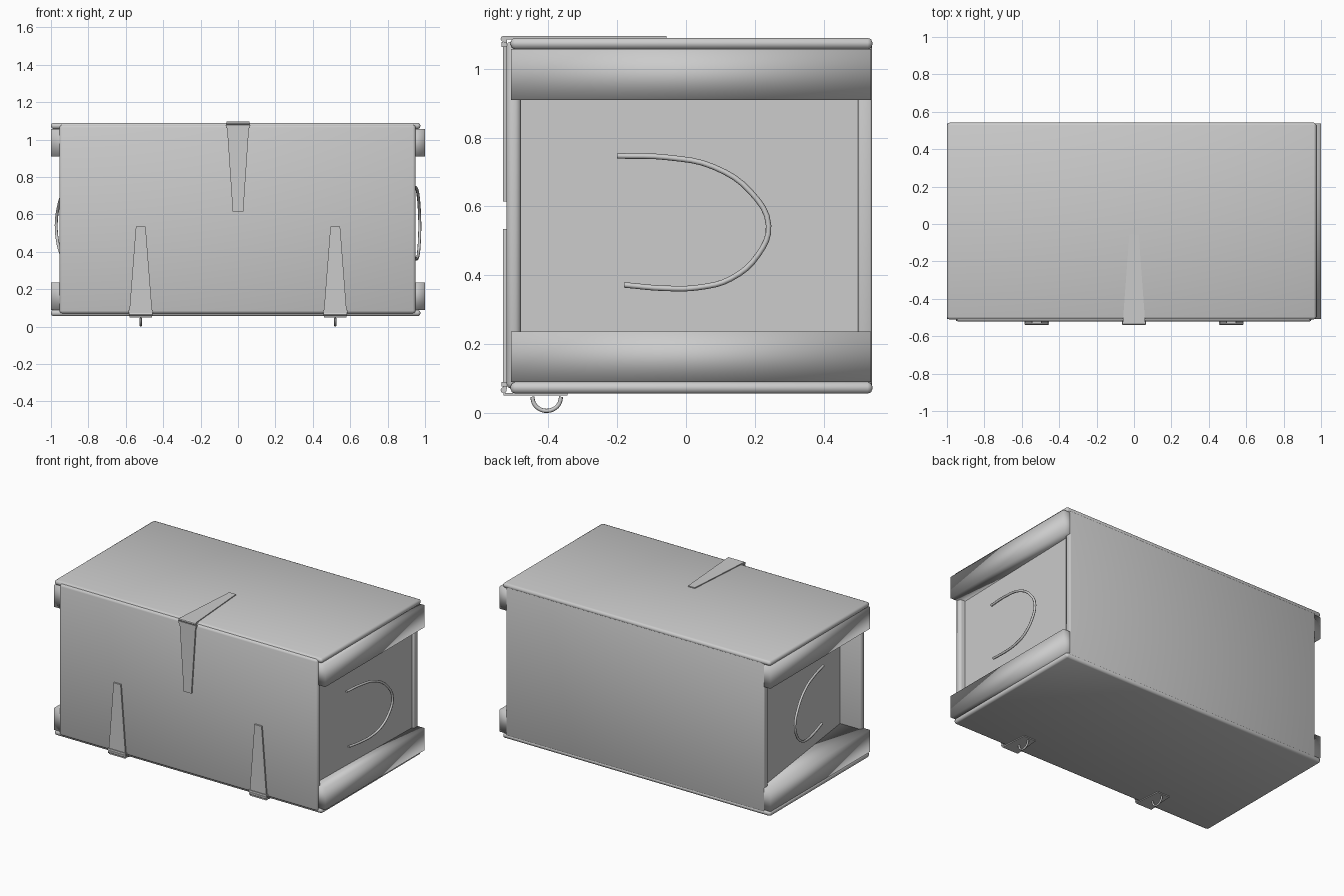
import bpy, bmesh, math
from mathutils import Vector

cube = bpy.data.objects.get("Cube")
if cube:
    bpy.data.objects.remove(cube, do_unlink=True)

grey = bpy.data.materials.new("plain grey")
grey.use_nodes = True
grey.diffuse_color = (0.6, 0.6, 0.6, 1)
grey.node_tree.nodes["Principled BSDF"].inputs["Base Color"].default_value = (0.6, 0.6, 0.6, 1)


def add_object(name, data):
    obj = bpy.data.objects.new(name, data)
    bpy.context.scene.collection.objects.link(obj)
    data.materials.append(grey)
    return obj


def prism(name, outline, axis, lo, hi, smooth=False, bevel=0):
    """Extrude a 2D outline along an axis; the outline uses the other two axes in order."""
    bm = bmesh.new()
    rings = []
    for level in (lo, hi):
        ring = []
        for p in outline:
            co = list(p)
            co.insert(axis, level)
            ring.append(bm.verts.new(co))
        rings.append(ring)
    bm.faces.new(rings[0])
    bm.faces.new(rings[1])
    for i in range(len(outline)):
        j = (i + 1) % len(outline)
        bm.faces.new((rings[0][i], rings[0][j], rings[1][j], rings[1][i]))
    bmesh.ops.recalc_face_normals(bm, faces=bm.faces)
    for face in bm.faces:
        face.smooth = smooth
    mesh = bpy.data.meshes.new(name)
    bm.to_mesh(mesh)
    bm.free()
    obj = add_object(name, mesh)
    if bevel:
        mod = obj.modifiers.new("rounded edges", 'BEVEL')
        mod.width, mod.segments = bevel, 2
    return obj


def box(name, x, y, z, bevel=0, smooth=True):
    outline = [(x[0], y[0]), (x[1], y[0]), (x[1], y[1]), (x[0], y[1])]
    return prism(name, outline, 2, z[0], z[1], smooth, bevel)


def tube(name, points, radius):
    curve = bpy.data.curves.new(name, 'CURVE')
    curve.dimensions = '3D'
    curve.bevel_depth, curve.bevel_resolution = radius, 2
    curve.use_fill_caps = True
    curve.resolution_u = 4
    spline = curve.splines.new('BEZIER')
    spline.bezier_points.add(len(points) - 1)
    for bp, p in zip(spline.bezier_points, points):
        bp.co = Vector(p)
        bp.handle_left_type = bp.handle_right_type = 'AUTO'
    return add_object(name, curve)


def taper(cx, wide, narrow, start, end):
    return [(cx - wide, start), (cx + wide, start), (cx + narrow, end), (cx - narrow, end)]


# Chest body: front and back panels around a core with slightly slanted ends
box("front_panel", (-0.955, 0.95), (-0.522, -0.48), (0.07, 1.08), 0.015)
box("back_panel", (-0.955, 0.95), (0.50, 0.54), (0.07, 1.08), 0.006)
prism("core", [(-0.80, -0.49), (0.91, -0.49), (0.935, 0.51), (-0.935, 0.51)], 2, 0.08, 1.07)

# Lid and base
box("lid", (-1.0, 0.975), (-0.51, 0.542), (1.057, 1.09), 0.014)
box("base", (-1.0, 0.975), (-0.51, 0.542), (0.056, 0.09), 0.014)

# Rails across both ends
for side, inner, outer in (("left", 0.90, 1.0), ("right", -1.0, -0.78)):
    box("upper_rail_" + side, (inner, outer), (-0.508, 0.538), (0.91, 1.057))
    box("lower_rail_" + side, (inner, outer), (-0.508, 0.538), (0.09, 0.237))

# Curved carrying handles; their ends sink towards the end panels
path = [(-0.2, 0.747), (-0.05, 0.742), (0.08, 0.715), (0.19, 0.64), (0.24, 0.545),
        (0.21, 0.46), (0.13, 0.39), (0.04, 0.365), (-0.06, 0.362), (-0.18, 0.372)]
for side, sign, sink in (("left", 1, 0.03), ("right", -1, 0.1)):
    tube("handle_" + side,
         [(sign * (0.972 - sink * (0.24 - y) / 0.44), y, z) for y, z in path], 0.008)

# Latch in the middle: one strap on the lid, one down the front, joined by a knuckle
prism("latch_top_strap", taper(0, 0.06, 0.025, -0.53, -0.057), 2, 1.085, 1.096)
prism("latch_front_strap", taper(0, 0.06, 0.028, 1.085, 0.615), 1, -0.532, -0.52)


def knuckle(name, x, z):
    ring = [(-0.53 + 0.009 * math.cos(a), z + 0.009 * math.sin(a))
            for a in (math.tau * i / 8 for i in range(8))]
    prism(name, ring, 0, x - 0.062, x + 0.062)


knuckle("latch_knuckle", 0, 1.087)
box("latch_band", (-0.064, 0.064), (-0.536, -0.52), (1.063, 1.078), smooth=False)

# Lower straps with a folded tab and a hanging ring under the base
for side, x in (("left", 0.52), ("right", -0.52)):
    prism("lower_strap_" + side, taper(x, 0.062, 0.026, 0.07, 0.535), 1, -0.532, -0.52)
    knuckle("lower_knuckle_" + side, x, 0.066)
    box("lower_band_" + side, (x - 0.066, x + 0.066), (-0.536, -0.52), (0.076, 0.09), smooth=False)
    prism("under_tab_" + side, taper(x, 0.06, 0.045, -0.53, -0.345), 2, 0.05, 0.058)
    ring = [(x, -0.405 + 0.042 * math.cos(a), 0.047 + 0.041 * math.sin(a))
            for a in (math.pi + math.pi * i / 6 for i in range(7))]
    tube("ring_" + side, ring, 0.006)
